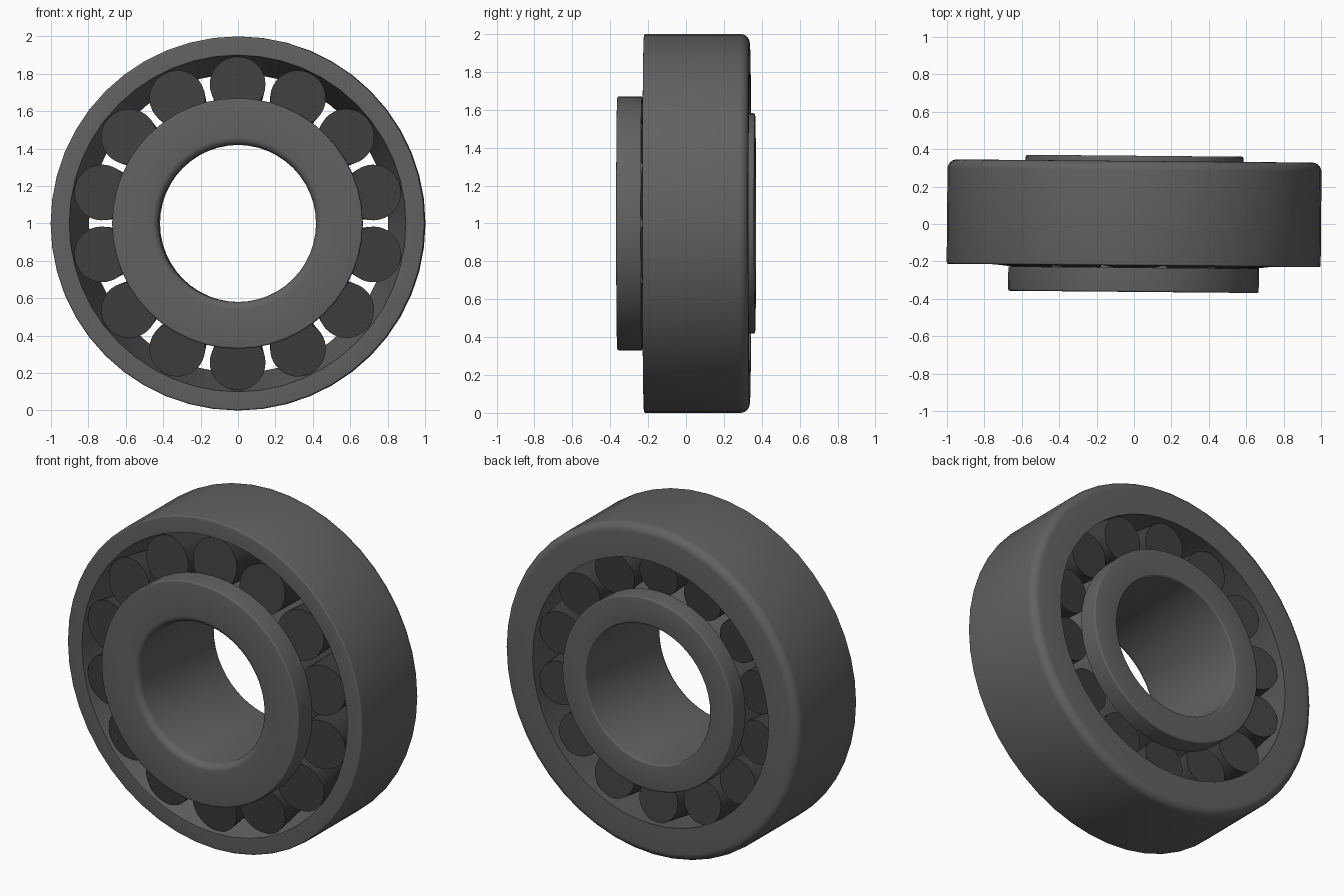
import bpy, math
from mathutils import Matrix, Vector

if "Cube" in bpy.data.objects:
    bpy.data.objects.remove(bpy.data.objects["Cube"])

TILT = Matrix.Rotation(-0.009, 4, 'Z')   # the model sits very slightly turned


def paint(name, value):
    mat = bpy.data.materials.new(name)
    mat.diffuse_color = (value, value, value, 1)
    mat.use_nodes = True
    mat.node_tree.nodes["Principled BSDF"].inputs["Base Color"].default_value = mat.diffuse_color
    return mat


ring_steel = paint("ring_steel", 0.12)
roller_steel = paint("roller_steel", 0.05)


def fillet(corner, a, b, n=5):
    """Rounded corner as a curve from a to b, bulging toward corner."""
    c, a, b = Vector(corner), Vector(a), Vector(b)
    o = a + b - c
    return [tuple(o + (a - o) * math.cos(t) + (b - o) * math.sin(t))
            for t in (i * math.pi / 2 / n for i in range(n + 1))]


def finish(name, verts, faces, matrix, mat):
    mesh = bpy.data.meshes.new(name)
    mesh.from_pydata(verts, [], faces)
    mesh.materials.append(mat)
    obj = bpy.data.objects.new(name, mesh)
    bpy.context.collection.objects.link(obj)
    obj.matrix_world = matrix
    bpy.ops.object.select_all(action='DESELECT')
    obj.select_set(True)
    bpy.context.view_layer.objects.active = obj
    bpy.ops.object.mode_set(mode='EDIT')
    bpy.ops.mesh.select_all(action='SELECT')
    bpy.ops.mesh.normals_make_consistent(inside=False)
    bpy.ops.object.mode_set(mode='OBJECT')
    bpy.ops.object.shade_smooth_by_angle(angle=math.radians(30))


def lathe(name, profile, sides, matrix, closed, mat):
    """Spin (radius, y) points about the y axis; open profiles get end caps."""
    verts, faces, n = [], [], len(profile)
    for s in range(sides):
        a = 2 * math.pi * s / sides
        verts += [(r * math.sin(a), y, r * math.cos(a)) for r, y in profile]
    for s in range(sides):
        p, q = s * n, (s + 1) % sides * n
        for i in range(n if closed else n - 1):
            j = (i + 1) % n
            faces.append((p + i, p + j, q + j, q + i))
    if not closed:
        faces.append([s * n for s in range(sides)])
        faces.append([s * n + n - 1 for s in range(sides)])
    finish(name, verts, faces, matrix, mat)


centre = Matrix.Translation((0, 0, 1)) @ TILT

# Outer ring: tapered inner track, large round on the back edge
outer = [(0.90, -0.222)]
outer += fillet((1, -0.222), (0.99, -0.222), (1, -0.212), 4)
outer += fillet((1, 0.337), (1, 0.287), (0.95, 0.337), 6)
outer += [(0.80, 0.337)]
lathe("outer_ring", outer, 48, centre, True, ring_steel)

# Inner ring: front rib, tapered track, small back rib
inner = fillet((0.42, -0.363), (0.42, -0.323), (0.46, -0.363), 6)
inner += fillet((0.67, -0.363), (0.66, -0.363), (0.67, -0.353), 4)
inner += [(0.67, -0.233), (0.595, -0.243), (0.554, 0.245), (0.582, 0.25)]
inner += fillet((0.582, 0.365), (0.582, 0.355), (0.572, 0.365), 4)
inner += fillet((0.42, 0.365), (0.43, 0.365), (0.42, 0.355), 4)
lathe("inner_ring", inner, 48, centre, True, ring_steel)

# Tapered rollers around the track
COUNT = 14
lean = Matrix.Rotation(-math.atan(0.124), 4, 'X')
for k in range(COUNT):
    place = (centre @ Matrix.Rotation(2 * math.pi * k / COUNT, 4, 'Y')
             @ Matrix.Translation((0, -0.22, 0.744)) @ lean)
    lathe(f"roller_{k + 1}", [(0.149, 0), (0.13, 0.484)], 32, place, False,
          roller_steel)
